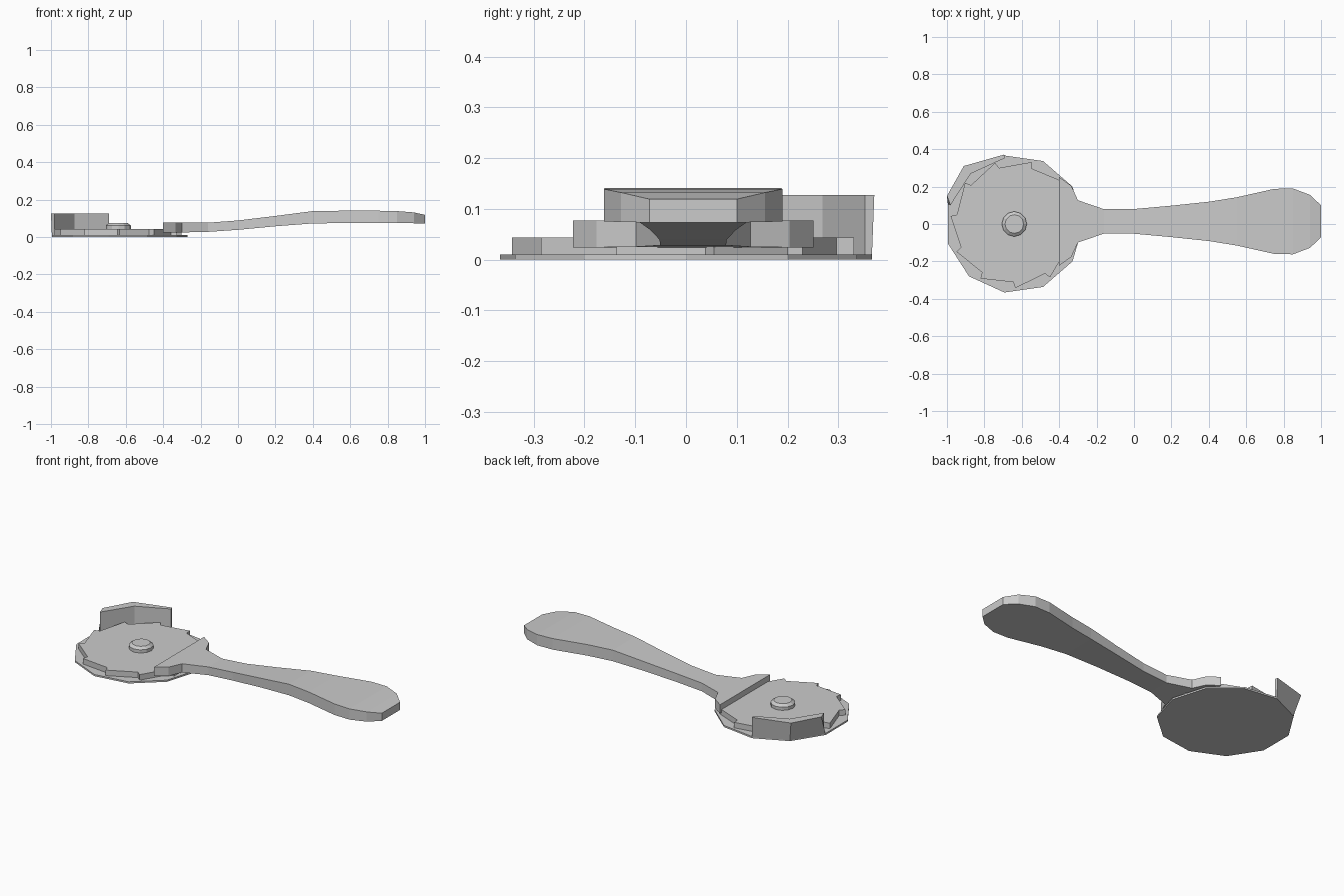
import bpy, bmesh
from math import cos, sin, radians

if "Cube" in bpy.data.objects:
    bpy.data.objects.remove(bpy.data.objects["Cube"])

CX = -0.64  # centre of the round head


def make(name, verts, faces):
    mesh = bpy.data.meshes.new(name)
    mesh.from_pydata(verts, [], faces)
    bm = bmesh.new()
    bm.from_mesh(mesh)
    bmesh.ops.recalc_face_normals(bm, faces=bm.faces)
    bm.to_mesh(mesh)
    bm.free()
    ob = bpy.data.objects.new(name, mesh)
    bpy.context.collection.objects.link(ob)
    return ob


def loft(name, rings):
    """Skin a list of equal-length closed rings and cap both ends."""
    n = len(rings[0])
    verts = [v for ring in rings for v in ring]
    faces = [tuple(range(n)), tuple(range(len(verts) - n, len(verts)))]
    for r in range(len(rings) - 1):
        for i in range(n):
            j = (i + 1) % n
            faces.append((r * n + i, r * n + j, (r + 1) * n + j, (r + 1) * n + i))
    return make(name, verts, faces)


def polar(radius, deg, z):
    return (CX + radius * cos(radians(deg)), radius * sin(radians(deg)), z)


def circle(radius, sides, z):
    return [polar(radius, 360 * i / sides, z) for i in range(sides)]


# thin eleven-sided base plate
loft("base_plate", [circle(0.37, 11, z) for z in (0, 0.01)])

# ratchet wheel with saw teeth
step = 360 / 11


def teeth(z):
    ring = []
    for k in range(11):
        a = -89 + k * step
        ring += [polar(0.311, a - 2, z), polar(0.343, a, z)]
    return ring


loft("ratchet_wheel", [teeth(0.01), teeth(0.043)])

# centre button with chamfered top
loft("centre_button", [circle(0.067, 12, 0.043), circle(0.067, 12, 0.062),
                       circle(0.05, 12, 0.075)])

# flared guard rim: sharp at the plate, wider at the top
rim = []
for deg, (ox, oy) in ((98.2, (-0.695, 0.371)), (130.9, (-0.91, 0.31)),
                      (163.6, (-1.0, 0.15))):
    rim.append([polar(0.356, deg, 0.005), polar(0.37, deg, 0.005),
                (ox, oy, 0.127), polar(0.356, deg, 0.127)])
loft("guard_rim", rim)

# handle: x, half width, bottom z, top z
stations = [(-0.40, 0.237, 0.024, 0.077), (-0.335, 0.19, 0.024, 0.077),
            (-0.30, 0.113, 0.025, 0.077), (-0.16, 0.065, 0.028, 0.077),
            (0.0, 0.066, 0.039, 0.089), (0.20, 0.084, 0.058, 0.113),
            (0.40, 0.105, 0.073, 0.139), (0.55, 0.129, 0.075, 0.141),
            (0.75, 0.174, 0.075, 0.141), (0.85, 0.176, 0.075, 0.139),
            (0.94, 0.142, 0.074, 0.132), (1.0, 0.086, 0.073, 0.119)]
CY = 0.014
loft("handle", [[(x, CY - w, b), (x, CY + w, b), (x, CY + w, t), (x, CY - w, t)]
                for x, w, b, t in stations])
